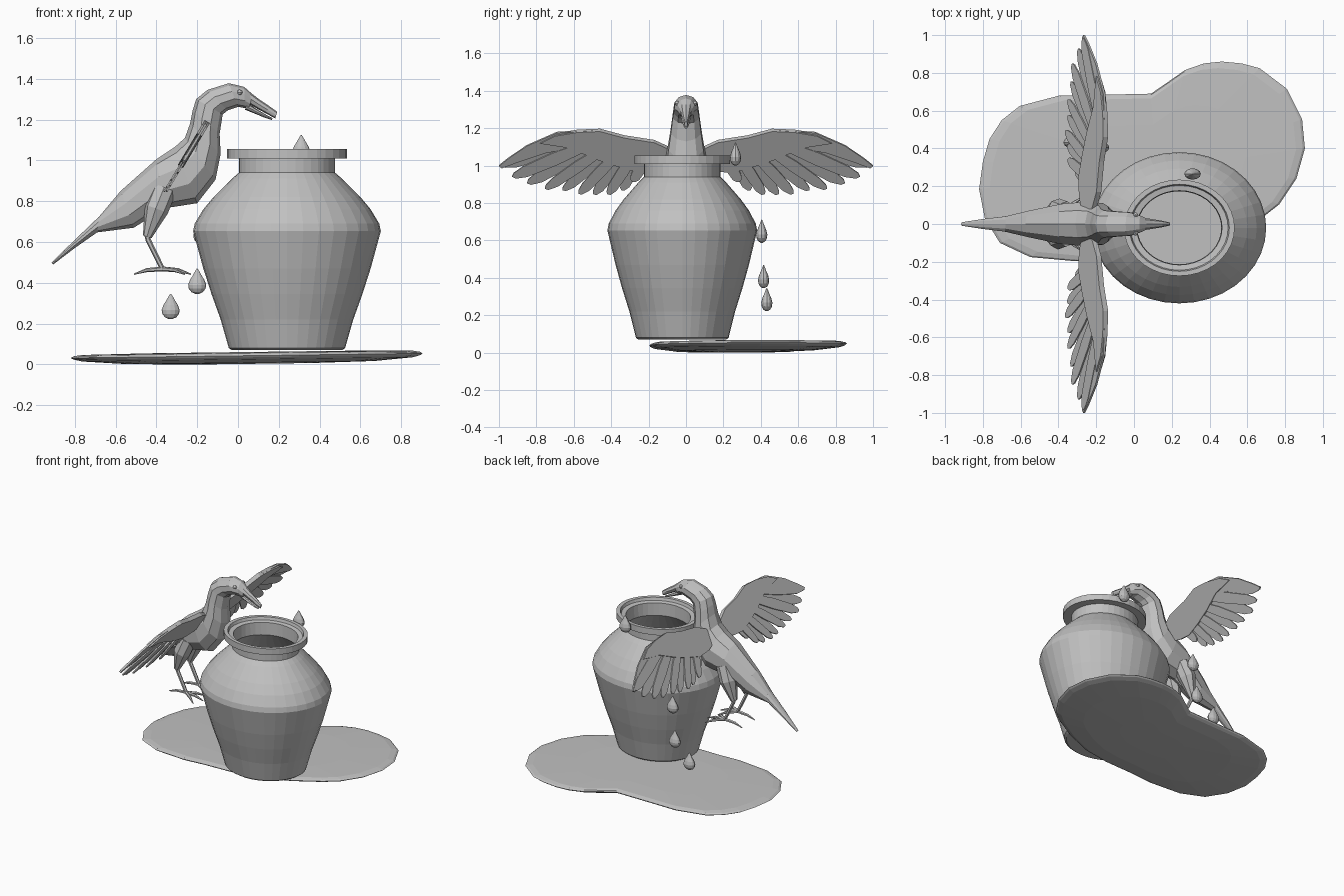
import bpy, bmesh, math
from mathutils import Vector as V

clay = bpy.data.materials.new("clay grey")
clay.diffuse_color = (0.53, 0.53, 0.53, 1)


def make(name, verts, faces):
    me = bpy.data.meshes.new(name)
    me.from_pydata([tuple(v) for v in verts], [], faces)
    bm = bmesh.new()
    bm.from_mesh(me)
    bmesh.ops.recalc_face_normals(bm, faces=bm.faces)
    bm.to_mesh(me)
    bm.free()
    me.materials.append(clay)
    ob = bpy.data.objects.new(name, me)
    bpy.context.collection.objects.link(ob)
    return ob


def loft(name, rings):
    """Skin a list of equal-length vertex rings and cap both ends."""
    n = len(rings[0])
    verts = [v for r in rings for v in r]
    faces = [list(range(n)), list(range((len(rings) - 1) * n, len(rings) * n))]
    for k in range(len(rings) - 1):
        for i in range(n):
            j = (i + 1) % n
            faces.append([k * n + i, k * n + j, (k + 1) * n + j, (k + 1) * n + i])
    return make(name, verts, faces)


def lathe(name, profile, c, sx, sy, n):
    rings = [[(c[0] + r * sx * math.cos(2 * math.pi * i / n),
               c[1] + r * sy * math.sin(2 * math.pi * i / n), c[2] + z)
              for i in range(n)] for r, z in profile]
    return loft(name, rings)


def spine(name, sections, n=10):
    """Sections: top x, top z, bottom x, bottom z, half width."""
    rings = []
    for tx, tz, bx, bz, w in sections:
        t, b = V((tx, 0, tz)), V((bx, 0, bz))
        rings.append([(t + b) / 2 + (t - b) / 2 * math.cos(a) + V((0, w * math.sin(a), 0))
                      for a in [2 * math.pi * i / n for i in range(n)]])
    return loft(name, rings)


def tube(name, path, radii, n=6):
    rings = []
    for k, p in enumerate(path):
        d = V(path[min(k + 1, len(path) - 1)]) - V(path[max(k - 1, 0)])
        u = d.cross(V((0.1, 1, 0.05))).normalized()
        w = d.cross(u).normalized()
        rings.append([V(p) + radii[k] * (u * math.cos(2 * math.pi * i / n) + w * math.sin(2 * math.pi * i / n))
                      for i in range(n)])
    return loft(name, rings)


# hollow jar with a stepped rim
lathe("jar", [(.27, .07), (.285, .08), (.325, .22), (.37, .345), (.41, .47), (.46, .653),
              (.452, .69), (.41, .76), (.36, .82), (.31, .87), (.27, .91), (.235, .94),
              (.235, 1.01), (.293, 1.01), (.293, 1.055), (.265, 1.055), (.258, 1.035),
              (.226, 1.03), (.222, .94), (.29, .86), (.38, .75), (.425, .653),
              (.375, .47), (.29, .22), (.25, .11)], (.24, -.02, 0), 1, .87, 36)

# puddle: a thin, slightly tilted lens built from one outline
outline = [(-.82, .185), (-.80, .33), (-.765, .45), (-.70, .55), (-.605, .625), (-.395, .68),
           (-.13, .685), (.09, .69), (.17, .745), (.27, .815), (.37, .85), (.465, .86), (.57, .85),
           (.665, .825), (.81, .715), (.89, .555), (.905, .4), (.86, .24), (.77, .105),
           (.675, .03), (.5, -.07), (.3, -.15), (.1, -.18), (-.15, -.185), (-.31, -.197),
           (-.55, -.175), (-.71, -.1), (-.79, .03)]
cx, cy = .12, .28
rings = []
for s, dz in [(.3, -.04), (.7, -.034), (.94, -.018), (.985, -.008), (1, 0), (.985, .008), (.94, .014), (.6, .018)]:
    rings.append([(cx + (x - cx) * s, cy + (y - cy) * s, .0435 + .013 * (cx + (x - cx) * s) + dz)
                  for x, y in outline])
low = min(v[2] for r in rings for v in r)
loft("puddle", [[(x, y, z - low) for x, y, z in r] for r in rings])

# falling drops
for i, c in enumerate([(.31, .265, 1.0), (-.175, .405, .587), (-.2, .415, .345), (-.33, .432, .222)]):
    lathe("drop_%d" % (i + 1), [(.008, 0), (.028, .009), (.041, .026), (.044, .045), (.036, .068),
                                (.021, .092), (.009, .114), (.002, .124)], c, 1, .68, 12)

# bird body from tail to face
spine("body", [(-.915, .498, -.905, .49, .010), (-.80, .61, -.80, .57, .028),
               (-.68, .725, -.69, .647, .042), (-.575, .85, -.51, .67, .075),
               (-.40, 1.005, -.36, .765, .112), (-.31, 1.065, -.20, .79, .122),
               (-.26, 1.11, -.11, .905, .115), (-.235, 1.18, -.085, 1.03, .098),
               (-.222, 1.245, -.09, 1.13, .085), (-.205, 1.30, -.075, 1.225, .075),
               (-.15, 1.345, -.05, 1.245, .070), (-.045, 1.378, .0, 1.262, .065),
               (.03, 1.36, .035, 1.256, .047), (.07, 1.325, .055, 1.252, .032)])

# beak halves
spine("upper_beak", [(.045, 1.345, .045, 1.28, .034), (.10, 1.302, .09, 1.255, .026),
                     (.15, 1.268, .14, 1.228, .018), (.192, 1.238, .183, 1.205, .008)], 8)
spine("lower_beak", [(.04, 1.285, .035, 1.248, .028), (.09, 1.252, .085, 1.228, .022),
                     (.14, 1.222, .133, 1.208, .015), (.17, 1.207, .165, 1.198, .007)], 8)

# wings lie in one sloping plane, drawn as y-z outlines
NORMAL = V((1, 0, -.6)).normalized()


def plate(name, pts, side, thick, off=0):
    base = [V((-.36 + .6 * (z - .84), side * y, z)) + NORMAL * off for y, z in pts]
    return loft(name, [[p - NORMAL * thick / 2 for p in base], [p + NORMAL * thick / 2 for p in base]])


tips = [(.985, 1.0), (.93, .945), (.85, .905), (.755, .88), (.66, .868), (.575, .853),
        (.495, .845), (.42, .85), (.345, .868), (.29, .92)]
arm = [(.06, 1.0), (.06, 1.08), (.17, 1.13), (.33, 1.155), (.46, 1.19), (.58, 1.185), (.70, 1.165),
       (.78, 1.125), (.62, 1.10), (.48, 1.04), (.36, 1.0), (.25, .97), (.15, .975)]

for side, label in [(-1, "right"), (1, "left")]:
    plate(label + "_wing_arm", arm, side, .03)
    for i, tip in enumerate(tips):
        t = i / (len(tips) - 1)
        root = V((.50 - .31 * t, 1.145 - .08 * t))
        d = V(tip) - root
        w = V((-d.y, d.x)).normalized() * (.034 if i < 3 else .03)
        shape = [(0, -.6), (.5, -1), (.85, -.95), (.97, -.5), (1, 0), (.97, .4), (.85, .8), (.5, 1), (0, .6)]
        pts = [tuple(root + d * a + w * b) for a, b in shape]
        plate("%s_feather_%d" % (label, i + 1), pts, side, .008, .005 if i % 2 else -.005)
    # outermost leading feather along the top edge
    plate(label + "_leading_feather", [(.46, 1.12), (.5, 1.19), (.69, 1.178), (.85, 1.108), (.95, 1.04),
                                       (1.0, 1.0), (.985, .988), (.9, 1.02), (.75, 1.07)], side, .012, 0)

    # thigh, shank and toes
    y = side * .075
    tube(label + "_thigh", [(-.36, y * .8, .86), (-.40, y, .76), (-.445, y, .625)], [.06, .06, .022], 8)
    ankle = (-.37, y, .468)
    tube(label + "_shank", [(-.445, y, .65), (-.44, y, .61), ankle], [.018, .013, .012])
    for k, (dx, dy) in enumerate([(.14, 0), (.11, .075), (.11, -.075), (-.14, 0)]):
        tube("%s_toe_%d" % (label, k + 1),
             [ankle, (-.37 + dx * .55, y + dy * .55, .462), (-.37 + dx, y + dy, .442)], [.012, .010, .003])

    # eye
    lathe(label + "_eye", [(.004, -.013), (.011, -.008), (.014, 0), (.011, .008), (.004, .013)],
          (.008, side * .047, 1.333), 1, 1, 10)
